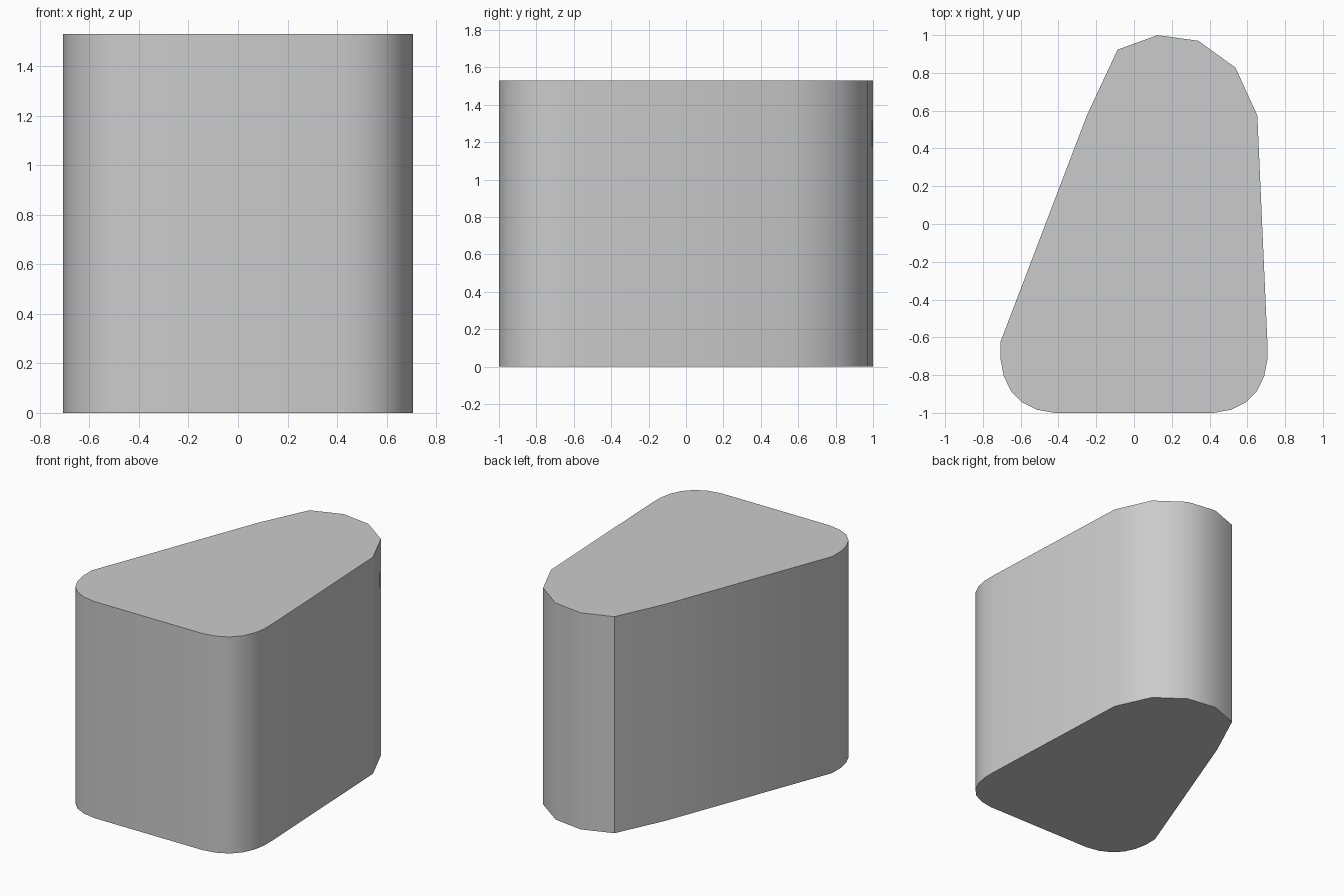
import bpy, bmesh, math

if "Cube" in bpy.data.objects:
    bpy.data.objects.remove(bpy.data.objects["Cube"])

HEIGHT = 1.53

# Rounded front corner, from the front edge round to the right side
corner = [(0.42, -1.0), (0.515, -0.983), (0.595, -0.943), (0.653, -0.882),
          (0.69, -0.803), (0.706, -0.72), (0.706, -0.622)]
# Tapered, faceted back end, right to left
back = [(0.653, 0.574), (0.537, 0.828), (0.34, 0.97), (0.125, 1.0),
        (-0.087, 0.923), (-0.25, 0.574)]
# Both front corners are mirror images
outline = corner + back + [(-x, y) for x, y in reversed(corner)]

# Block: outline extruded straight up
bm = bmesh.new()
base = bm.faces.new([bm.verts.new((x, y, 0)) for x, y in outline])
top = bmesh.ops.extrude_face_region(bm, geom=[base], use_keep_orig=True)
bmesh.ops.translate(bm, vec=(0, 0, HEIGHT),
                    verts=[v for v in top["geom"] if isinstance(v, bmesh.types.BMVert)])
bmesh.ops.recalc_face_normals(bm, faces=bm.faces)

mesh = bpy.data.meshes.new("tapered_block")
bm.to_mesh(mesh)
bm.free()
block = bpy.data.objects.new("tapered_block", mesh)
bpy.context.collection.objects.link(block)

# Smooth walls with crisp caps
bpy.context.view_layer.objects.active = block
block.select_set(True)
bpy.ops.object.shade_smooth_by_angle(angle=math.radians(40))
